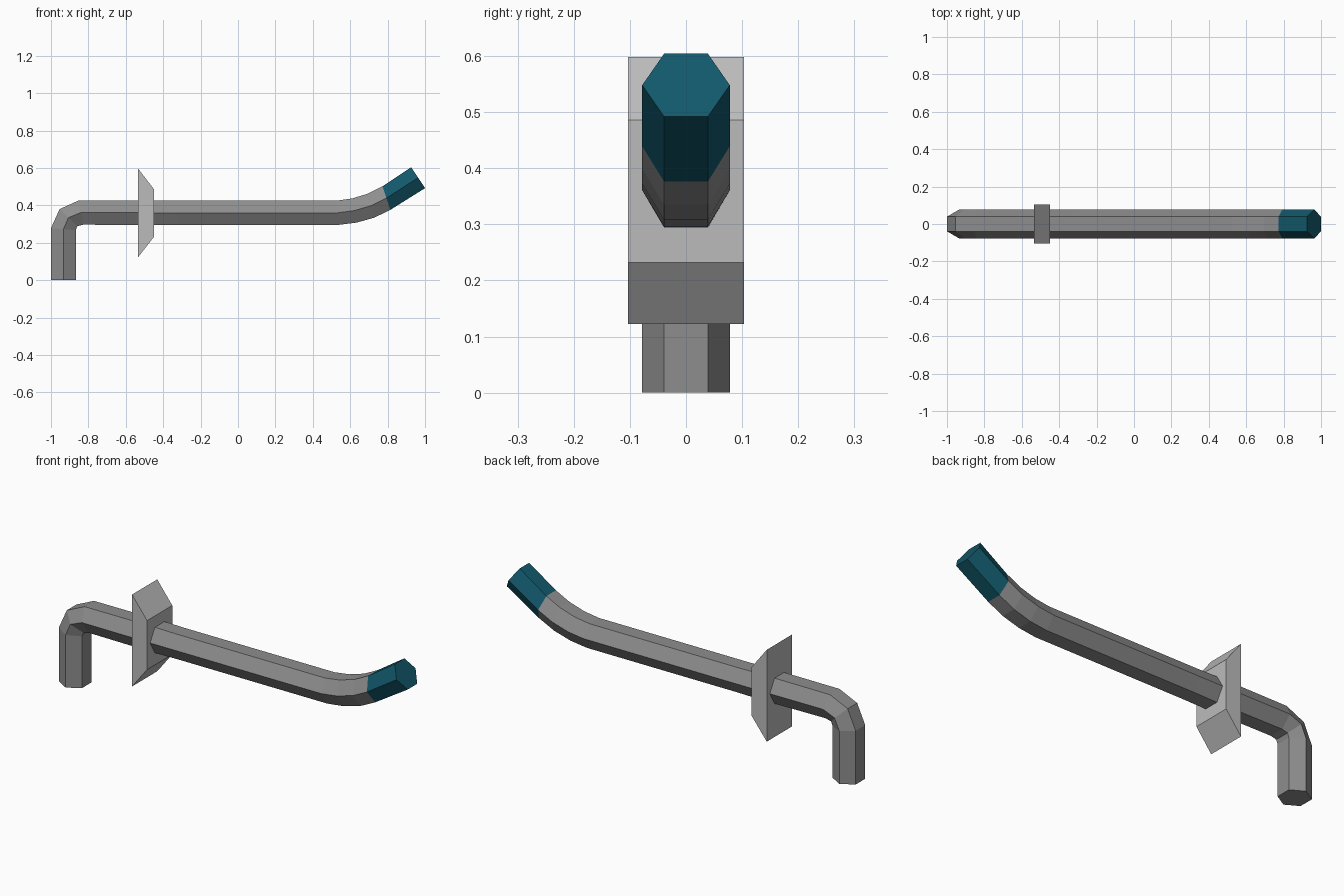
import bpy, bmesh

if "Cube" in bpy.data.objects:
    bpy.data.objects.remove(bpy.data.objects["Cube"])


def material(name, rgb):
    m = bpy.data.materials.new(name)
    m.diffuse_color = (*rgb, 1)
    m.use_nodes = True
    m.node_tree.nodes["Principled BSDF"].inputs["Base Color"].default_value = m.diffuse_color
    return m


def finish(bm, name, mat):
    bmesh.ops.recalc_face_normals(bm, faces=bm.faces[:])
    me = bpy.data.meshes.new(name)
    bm.to_mesh(me)
    bm.free()
    me.materials.append(mat)
    ob = bpy.data.objects.new(name, me)
    bpy.context.collection.objects.link(ob)
    return ob


def hex_tube(name, stations, mat, cap_start, cap_end):
    """Loft hexagons; each station is outer x, z and inner x, z of the bend."""
    bm = bmesh.new()
    rings = []
    for ox, oz, ix, iz in stations:
        mx, mz = (ox + ix) / 2, (oz + iz) / 2
        pts = [(ox, -.039, oz), (ox, .039, oz), (mx, .078, mz),
               (ix, .039, iz), (ix, -.039, iz), (mx, -.078, mz)]
        rings.append([bm.verts.new(p) for p in pts])
    for a, b in zip(rings, rings[1:]):
        for i in range(6):
            j = (i + 1) % 6
            bm.faces.new((a[i], a[j], b[j], b[i]))
    if cap_start:
        bm.faces.new(rings[0])
    if cap_end:
        bm.faces.new(rings[-1])
    return finish(bm, name, mat)


rod_grey = material("dark grey metal", (.27, .27, .27))
plate_grey = material("light grey metal", (.5, .5, .5))
teal = material("teal tip", (.006, .098, .147))

# bent rod: leg, elbow, straight shaft, gentle upward curve
join = (.773, .502, .814, .376)
hex_tube("bent_rod", [
    (-1, 0, -.867, 0),
    (-1, .278, -.867, .268),
    (-.954, .38, -.859, .289),
    (-.853, .426, -.828, .297),
    (-.45, .427, -.45, .294),
    (-.33, .425, -.32, .296),
    (.525, .425, .54, .296),
    (.61, .437, .635, .308),
    (.695, .463, .73, .335),
    join], rod_grey, True, False)

# coloured tip
hex_tube("tip", [join, (.926, .604, 1.0, .492)], teal, False, True)

# trapezoid collar plate around the rod
bm = bmesh.new()
profile = [(-.535, .122), (-.449, .232), (-.449, .486), (-.535, .598)]
sides = [[bm.verts.new((x, y, z)) for x, z in profile] for y in (-.103, .103)]
for s in sides:
    bm.faces.new(s)
for i in range(4):
    j = (i + 1) % 4
    bm.faces.new((sides[0][i], sides[0][j], sides[1][j], sides[1][i]))
finish(bm, "collar_plate", plate_grey)
